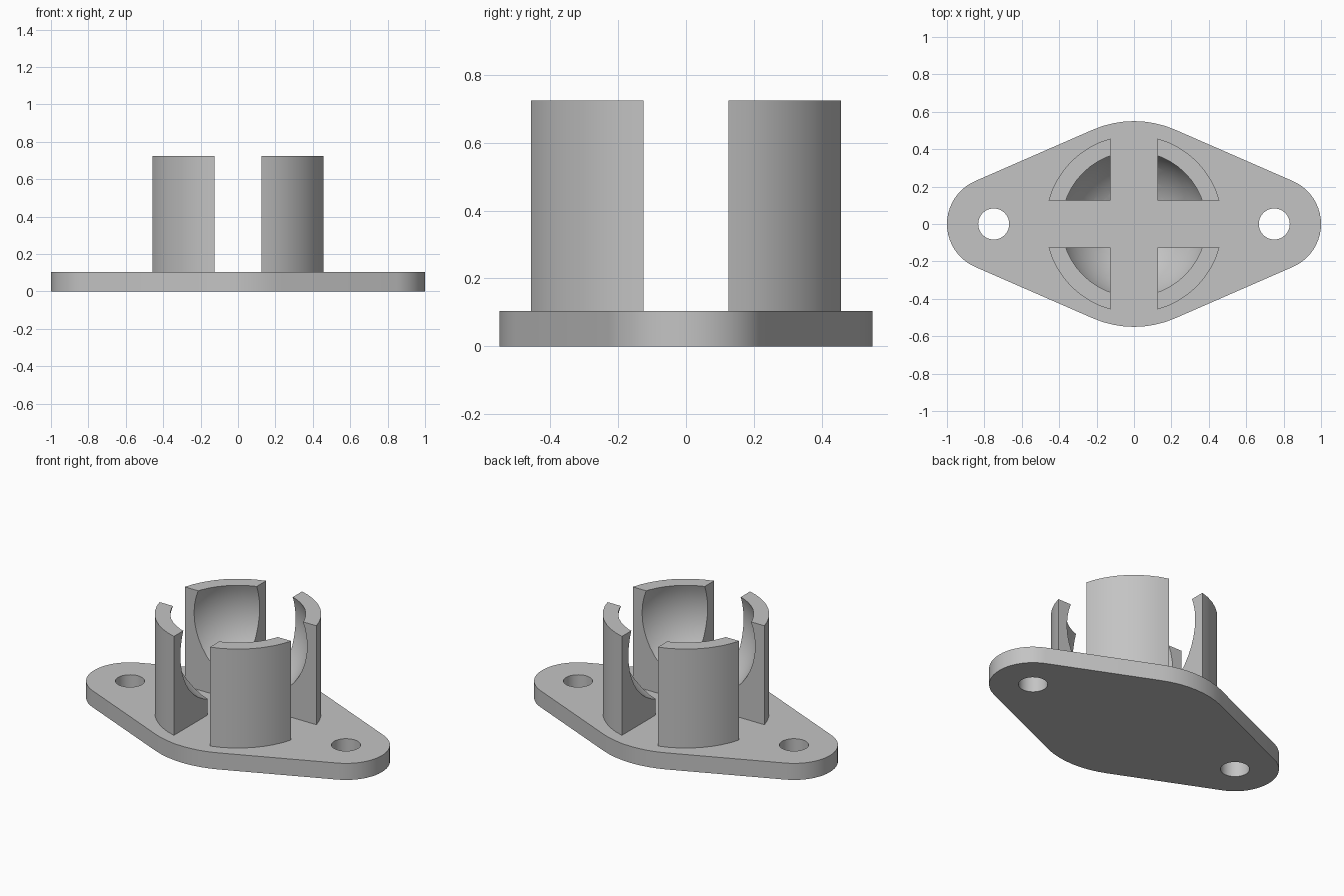
import bpy, bmesh, math

default = bpy.data.objects.get("Cube")
if default:
    bpy.data.objects.remove(default, do_unlink=True)

PLATE_TOP, PILLAR_TOP = 0.104, 0.725
SLOT = 0.125            # half width of the cross-shaped gap
END_X, END_R, MID_R = 0.75, 0.25, 0.55

grey = bpy.data.materials.new("plain grey")
grey.use_nodes = True
colour = (0.55, 0.55, 0.55, 1)
grey.diffuse_color = colour
grey.node_tree.nodes["Principled BSDF"].inputs["Base Color"].default_value = colour


def activate(obj):
    bpy.ops.object.select_all(action="DESELECT")
    obj.select_set(True)
    bpy.context.view_layer.objects.active = obj


def cylinder(name, radius, z0, z1, x=0, sides=48):
    bpy.ops.mesh.primitive_cylinder_add(vertices=sides, radius=radius, depth=z1 - z0,
                                        location=(x, 0, (z0 + z1) / 2))
    bpy.context.object.name = name
    return bpy.context.object


def cut(obj, tool, operation="DIFFERENCE"):
    tool.hide_render = True
    activate(obj)
    mod = obj.modifiers.new("cut", "BOOLEAN")
    mod.operation, mod.solver, mod.object = operation, "EXACT", tool
    bpy.ops.object.modifier_apply(modifier=mod.name)
    bpy.data.objects.remove(tool, do_unlink=True)


def finish(obj):
    obj.data.materials.clear()
    obj.data.materials.append(grey)
    activate(obj)
    bpy.ops.object.shade_smooth_by_angle(angle=math.radians(30))


# Base plate: large middle arcs joined by tangents to smaller end arcs
tangent = math.acos((MID_R - END_R) / END_X)
outline = []
for cx, radius, start, end in (
        (END_X, END_R, -tangent, tangent),
        (0, MID_R, tangent, math.pi - tangent),
        (-END_X, END_R, math.pi - tangent, math.pi + tangent),
        (0, MID_R, math.pi + tangent, 2 * math.pi - tangent)):
    steps = 20 if cx else 8
    for i in range(steps + 1):
        a = start + (end - start) * i / steps
        outline.append((cx + radius * math.cos(a), radius * math.sin(a), 0))

bm = bmesh.new()
face = bm.faces.new([bm.verts.new(p) for p in outline])
top = bmesh.ops.extrude_face_region(bm, geom=[face])["geom"]
bmesh.ops.translate(bm, vec=(0, 0, PLATE_TOP),
                    verts=[v for v in top if isinstance(v, bmesh.types.BMVert)])
bmesh.ops.recalc_face_normals(bm, faces=bm.faces)
mesh = bpy.data.meshes.new("base_plate")
bm.to_mesh(mesh)
bm.free()
plate = bpy.data.objects.new("base_plate", mesh)
bpy.context.collection.objects.link(plate)

# Bolt holes
for side in (-1, 1):
    cut(plate, cylinder("hole_cutter", 0.083, -0.1, 0.3, side * END_X, 32))
finish(plate)

# Socket prongs: hollow one quarter with a ball, then mirror it
prongs = cylinder("socket_prongs", 0.474, PLATE_TOP - 0.01, PILLAR_TOP)
activate(prongs)
bpy.ops.object.transform_apply(location=True, rotation=True, scale=True)
bpy.ops.mesh.primitive_uv_sphere_add(segments=48, ring_count=24, radius=0.413,
                                     location=(0, 0, 0.579))
cut(prongs, bpy.context.object)
bpy.ops.mesh.primitive_cube_add(size=2, location=(SLOT + 1, SLOT + 1, 0.5))
cut(prongs, bpy.context.object, "INTERSECT")
activate(prongs)
mirror = prongs.modifiers.new("mirror", "MIRROR")
mirror.use_axis = (True, True, False)
mirror.use_mirror_merge = False
bpy.ops.object.modifier_apply(modifier=mirror.name)
finish(prongs)
